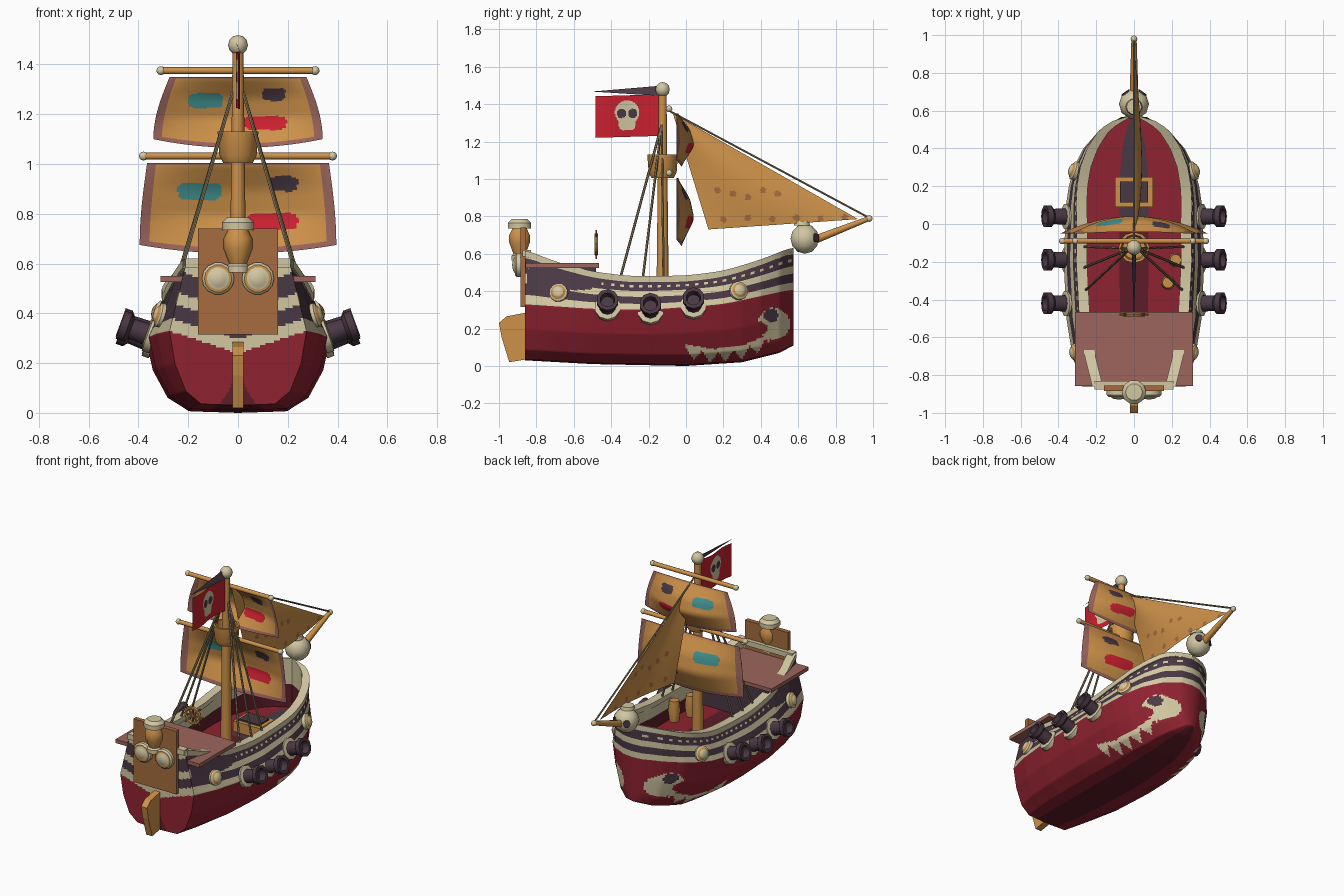
import bpy, bmesh, math
from mathutils import Vector as V

if "Cube" in bpy.data.objects:
    bpy.data.objects.remove(bpy.data.objects["Cube"])
def mat(name, h):
    lin = lambda c: c / 12.92 if c < .04045 else ((c + .055) / 1.055) ** 2.4
    m = bpy.data.materials.new(name)
    m.diffuse_color = [lin((h >> s & 255) / 255) for s in (16, 8, 0)] + [1]
    m.use_nodes = True
    m.node_tree.nodes["Principled BSDF"].inputs["Base Color"].default_value = m.diffuse_color
    return m
RED, CREAM, PURPLE, ORANGE, BROWN, TRIM, SCARLET, TEAL, ROPE, MAROON = range(10)
MATS = [mat(n, h) for n, h in (
    ("hull red", 0x8F2230), ("bone cream", 0xD2C7A2), ("dark purple", 0x4A3844), ("canvas orange", 0xCD9149),
    ("plank brown", 0xA66C3E), ("trim pink brown", 0x9C655C), ("bright red", 0xC8202F), ("teal", 0x429490),
    ("rope olive", 0x8C7C5E), ("dark maroon", 0x5E1C28))]
def make(name, verts, faces, cols, smooth=True):
    me = bpy.data.meshes.new(name)
    me.from_pydata([tuple(v) for v in verts], [], faces)
    used = sorted(set(cols))
    for c in used:
        me.materials.append(MATS[c])
    me.polygons.foreach_set("material_index", [used.index(c) for c in cols])
    bm = bmesh.new()
    bm.from_mesh(me)
    bmesh.ops.remove_doubles(bm, verts=bm.verts, dist=1e-5)
    bmesh.ops.recalc_face_normals(bm, faces=bm.faces)
    bm.to_mesh(me)
    bm.free()
    if smooth:
        me.shade_smooth()
        me.set_sharp_from_angle(angle=math.radians(40))
    bpy.context.collection.objects.link(bpy.data.objects.new(name, me))
def grid(name, f, nu, nv, col, smooth=True):
    vs = [f(i, j) for i in range(nu + 1) for j in range(nv + 1)]
    fs, cs = [], []
    for i in range(nu):
        for j in range(nv):
            a = i * (nv + 1) + j
            fs.append((a, a + 1, a + nv + 2, a + nv + 1))
            cs.append(col(i, j, sum((vs[k] for k in fs[-1]), V()) / 4) if callable(col) else col)
    make(name, vs, fs, cs, smooth)
def lathe(name, prof, loc, axis, col, n=10):  # revolve (radius, height) points round an axis
    q = V((0, 0, 1)).rotation_difference(V(axis))
    def f(i, j):
        (r, h), a = prof[i], math.tau * (j % n) / n
        return V(loc) + q @ V((r * math.cos(a), r * math.sin(a), h))
    grid(name, f, len(prof) - 1, n, (lambda i, j, c: col[i]) if isinstance(col, list) else col)
def rod(name, a, b, r0, r1, col, n=10):
    d = V(b) - V(a)
    lathe(name, [(0, 0), (r0, 0), (r1, d.length), (0, d.length)], a, d.normalized(), col, n)
def ball(name, c, r):
    lathe(name, [(r * math.sin(math.pi * k / 6), -r * math.cos(math.pi * k / 6)) for k in range(7)], c, (0, 0, 1), CREAM)
def box(name, lo, hi, col):
    vs = [V((x, y, z)) for x in (lo[0], hi[0]) for y in (lo[1], hi[1]) for z in (lo[2], hi[2])]
    make(name, vs, [(0, 1, 3, 2), (4, 6, 7, 5), (0, 4, 5, 1), (2, 3, 7, 6), (0, 2, 6, 4), (1, 5, 7, 3)], [col] * 6, False)
def lerp(tab, t):
    for (a, p), (b, q) in zip(tab, tab[1:]):
        if t <= b:
            return p + (q - p) * max(0, (t - a) / (b - a))
    return tab[-1][1]
def soft(tab, t):  # averaged interpolation gives a fair curve
    return sum(lerp(tab, t + d) for d in (-.06, -.03, 0, .03, .06)) / 5

# Hull shape tables along y
Y0, Y1 = -.86, .575
WIDTH = [(-.86, .275), (-.7, .325), (-.5, .358), (-.2, .372), (.1, .36), (.2, .345), (.3, .318), (.4, .268), (.5, .18), (.565, .07), (.575, 0)]
LINE = [(-.86, .33), (-.5, .305), (-.2, .3), (.2, .33), (.57, .41)]
SHEER = [(-.86, .605), (-.7, .54), (-.5, .487), (-.3, .462), (0, .465), (.2, .49), (.4, .55), (.57, .62)]
KEEL = [(-.86, .03), (-.5, .01), (0, 0), (.3, .02), (.5, .07), (.575, .11)]
RATIO = [(-.86, .76), (0, .8), (.4, .88), (.575, 1)]
NL, NU, NY = 56, 26, 144
N = NL + NU
ypos = lambda i, n=NY: Y0 + (Y1 - Y0) * i / n
top_w = lambda y: lerp(WIDTH, y) * lerp(RATIO, y)
def side(y, v):  # point above the waterline, v 0..1
    w, l = lerp(WIDTH, y), soft(LINE, y)
    return V((w + (top_w(y) - w) * v, y, l + (soft(SHEER, y) - l) * v))
def hull_pt(y, k):
    s, k = (1 if k > 0 else -1), abs(k)
    if k > NL:
        p = side(y, (k - NL) / NU)
    else:
        t, b = k / NL, lerp(KEEL, y)
        p = V((lerp(WIDTH, y) * lerp([(0, 0), (.3, .54), (.5, .76), (.75, .92), (1, 1)], t), y,
               b + (soft(LINE, y) - b) * lerp([(0, 0), (.3, .02), (.5, .19), (.75, .56), (1, 1)], t)))
    p.x *= s
    return p
# Painted bands, studs, cabin sides, eye and toothed jaw
def band(v, y):
    if v < 0:
        return RED
    if .72 < v < .8 and y % .05 < .0135:
        return CREAM
    return PURPLE if .2 < v < .42 or .6 < v < .92 else CREAM
def paint(i, j, c):
    k, y, z = abs(j - N + .5), c.y, c.z
    if abs((y + .665) / .185) ** 5 + abs((z - .47) / .065) ** 5 < 1:
        return PURPLE
    if k < NL:
        if k < 9:
            return MAROON
        if math.hypot(y - .455, z - .27) < .037:
            return PURPLE
        if math.hypot(y - .47, z - .225) < .085 and math.hypot(y - .4, z - .2) > .035:
            return CREAM
        t = lerp([(0, .115), (.15, .09), (.3, .11), (.45, .17)], y)
        if 0 < y < .45 and t - .016 - .06 * (1 - abs((y % .085) / .0425 - 1)) < z < t:
            return CREAM
    return band((k - NL) / NU, y)
def transom_paint(i, j, c):  # bands dip towards the middle
    if abs(c.x) < .09 * (1 - c.z / .16):
        return MAROON
    return band((c.z + .09 * (1 - abs(c.x) / .28) - .33) / .275, .04)
grid("hull", lambda i, j: hull_pt(ypos(i), j - N), NY, 2 * N, paint)
grid("transom", lambda i, j: hull_pt(Y0, i) * 1 - V((hull_pt(Y0, i).x * j / 24, 0, 0)), N, 48, transom_paint, False)

# Rail, inner bulwark and deck
for s, n in ((-1, "left"), (1, "right")):
    def rail(i, j):
        y, j = ypos(i, 48), j % 4
        x = top_w(y) + .012 if j < 2 else max(0, top_w(y) - .045)
        return V((s * x, y, soft(SHEER, y) + (.018 if j in (1, 2) else -.015)))
    grid(n + "_rail", rail, 48, 4, CREAM)
    grid(n + "_bulwark", lambda i, j: V((s * max(0, top_w(ypos(i, 48)) - .04), ypos(i, 48),
         .3 + (soft(SHEER, ypos(i, 48)) - .3) * j / 4)), 48, 4, lambda i, j, c: CREAM if j > 1 else MAROON)
box("stern_rail", (-.21, -.875, .585), (.21, -.83, .62), CREAM)
grid("deck", lambda i, j: V(((j / 10 - 1) * max(0, top_w(ypos(i, 48)) - .035), ypos(i, 48), .3)), 48, 20,
     lambda i, j, c: (PURPLE if c.y > .05 else MAROON) if abs(j - 9.5) < 3 else RED)
box("hatch_frame", (-.1, .09, .3), (.1, .25, .37), ORANGE)
box("hatch_cover", (-.075, .115, .36), (.075, .225, .38), PURPLE)
for x, y in ((.22, -.19), (.18, -.31)):
    lathe("barrel", [(0, 0), (.03, 0), (.038, .07), (.03, .14), (0, .14)], (x, y, .3), (0, 0, 1), ORANGE)

# Stern cabin, board, lamp and rudder
box("cabin", (-.275, -.6, .3), (.275, -.48, .53), PURPLE)
box("cabin_back", (-.215, -.85, .45), (.215, -.6, .53), PURPLE)
box("cabin_roof", (-.312, -.857, .525), (.312, -.465, .55), TRIM)
box("stern_board", (-.16, -.885, .315), (.16, -.855, .74), BROWN)
for x in (-.08, .08):
    lathe("stern_porthole", [(.065, 0), (.065, .02), (.055, .03), (.045, .03), (.03, .04), (0, .045)],
          (x, -.885, .54), (0, -1, 0), [CREAM, CREAM, ORANGE, CREAM, CREAM], 14)
lathe("stern_lamp", [(0, .565), (.045, .565), (.045, .59), (.035, .6), (.058, .66), (.058, .7), (.04, .735), (.065, .735), (.065, .765),
      (.045, .785), (0, .785)], (0, -.89, 0), (0, 0, 1), [CREAM] * 3 + [ORANGE] * 3 + [CREAM] * 4)
prof = [(-.855, .285), (-.96, .265), (-1, .23), (-.985, .15), (-.945, .02), (-.855, .035)]
make("rudder", [V((x, y, z)) for x in (-.022, .022) for y, z in prof],
     [tuple(range(6)), tuple(range(11, 5, -1))] + [(i, (i + 1) % 6, 6 + (i + 1) % 6, 6 + i) for i in range(6)], [ORANGE] * 8, False)

# Steering wheel
def wheel(i, j):
    a, b = math.tau * (i % 16) / 16, math.tau * (j % 6) / 6
    r = .052 + .01 * math.cos(b)
    return V((r * math.cos(a), -.48 + .01 * math.sin(b), .65 + r * math.sin(a)))
grid("wheel_rim", wheel, 16, 6, ORANGE)
for k in range(4):
    d = V((math.cos(k * math.pi / 4), 0, math.sin(k * math.pi / 4))) * .078
    rod("wheel_spoke", V((0, -.48, .65)) - d, V((0, -.48, .65)) + d, .006, .006, BROWN, 6)

# Cannons, side medallions and figurehead eyes
for s in (-1, 1):
    for y, z in ((-.42, .305), (-.19, .285), (.04, .315)):
        lathe("cannon", [(0, 0), (.07, 0), (.07, .03), (.045, .035), (.042, .1), (.06, .115), (.06, .145), (.04, .145), (.035, .1), (0, .1)],
              (s * .335, y, z), (s * .94, 0, .34), [CREAM] * 3 + [PURPLE] * 6)
    for y, z in ((-.68, .39), (.28, .4)):
        p = side(y, (z - soft(LINE, y)) / (soft(SHEER, y) - soft(LINE, y)))
        lathe("medallion", [(.05, -.02), (.05, .015), (.04, .02), (.03, .03), (.018, .036), (0, .038)],
              (s * p.x, y, z), V((s, .35 * (y > 0) - .2 * (y < 0), .3)).normalized(), [CREAM, CREAM, ORANGE, CREAM, CREAM], 12)
    lathe("figurehead_eye", [(.024, -.01), (.024, .004), (0, .005)], (s * .045, .695, .685), (s * .6, .8, .05), PURPLE)
# Figurehead and bowsprit
ball("figurehead", (0, .635, .68), .08)
lathe("figurehead_cap", [(0, 0), (.045, 0), (.04, .022), (0, .022)], (0, .62, .752), (0, 0, 1), CREAM)
rod("bowsprit", (0, .6, .64), (0, .975, .787), .026, .014, ORANGE)
ball("bowsprit_tip", (0, .98, .788), .018)
# Mast, crow's nest and yards
rod("mast", (0, -.125, .28), (0, -.125, 1.45), .036, .022, ORANGE)
ball("mast_ball", (0, -.125, 1.478), .04)
lathe("crows_nest", [(0, 0), (.06, 0), (.075, .03), (.082, .125), (.068, .125), (.06, .04), (0, .04)], (0, -.125, 1.005), (0, 0, 1), ORANGE, 12)
for n, z, w in (("lower", 1.032, .38), ("upper", 1.375, .31)):
    rod(n + "_yard", (-w, -.09, z), (w, -.09, z), .014, .014, ORANGE)
    for s in (-1, 1):
        ball(n + "_yard_end", (s * w, -.09, z), .018)
# Square sails with painted patches
def sail(name, zt, zb, wt, wb, patches):
    def f(i, j):
        u, v = i / 40 - 1, j / 48
        return V((u * (wt + (wb - wt) * math.sin(v * math.pi / 2)), -.05 + (1 - u * u) * .095 * soft([(0, .05), (.3, .75), (.6, 1), (1, .25)], v),
                  zt + (zb - zt) * v - .035 * (1 - u * u) * v))
    def col(i, j, c):
        for x, z, a, b, m in patches:
            if ((c.x - x) / a) ** 4 + ((c.z - z) / b) ** 4 < 1:
                return m
        return TRIM if abs(i - 39.5) > 36 or j > 44 or j < 1 else ORANGE
    grid(name, f, 80, 48, col)
sail("lower_sail", 1.005, .675, .365, .395, ((-.155, .89, .087, .036, TEAL), (.185, .92, .055, .03, PURPLE), (.14, .77, .1, .035, SCARLET)))
sail("upper_sail", 1.35, 1.1, .275, .34, ((-.13, 1.255, .07, .03, TEAL), (.145, 1.28, .045, .026, PURPLE), (.11, 1.165, .085, .028, SCARLET)))
# Triangular fore sail with spots
A, B, C = V((0, -.07, 1.35)), V((0, .92, .785)), V((0, .12, .73))
SPOTS = [(.2 + .13 * k, .785 + .008 * (k % 2)) for k in range(6)] + [(.17 + .08 * k, .94 - .02 * (k % 3)) for k in range(5)]
def jib(i, j):
    s, t = i / 80, j / 80
    return A + s * (C.lerp(B, t) - A) + V((.1 * math.sin(math.pi * t) * s * (1.3 - s), 0, 0))
grid("fore_sail", jib, 80, 80, lambda i, j, c: BROWN if any(math.hypot(c.y - y, c.z - z) < .017 for y, z in SPOTS) else ORANGE)
# Flag with painted emblem, and pennant
def flag_col(i, j, c):
    y, z = abs(c.y + .315), c.z
    if math.hypot(y - .03, z - 1.35) < .025:
        return PURPLE
    return CREAM if math.hypot(y, z - 1.355) < .065 or (y / .045) ** 4 + ((z - 1.31) / .05) ** 4 < 1 else SCARLET
grid("flag", lambda i, j: V((.008 * math.sin(i / 11), -.485 + .345 * i / 80, 1.22 + .01 * i / 80 + .222 * j / 56)), 80, 56, flag_col)
make("pennant", [V((0, -.505, 1.467)), V((.012, -.15, 1.445)), V((-.012, -.15, 1.497))], [(0, 1, 2)], [PURPLE], False)
# Rigging
rod("fore_stay", (0, -.11, 1.375), (0, .97, .797), .006, .006, ROPE, 6)
for s, y in ((s, y) for s in (-1, 1) for y in (-.35, -.23, -.12)):
    rod("shroud", (s * .02, -.13, 1.29), (s * (top_w(y) - .03), y, .475), .007, .007, ROPE, 6)
